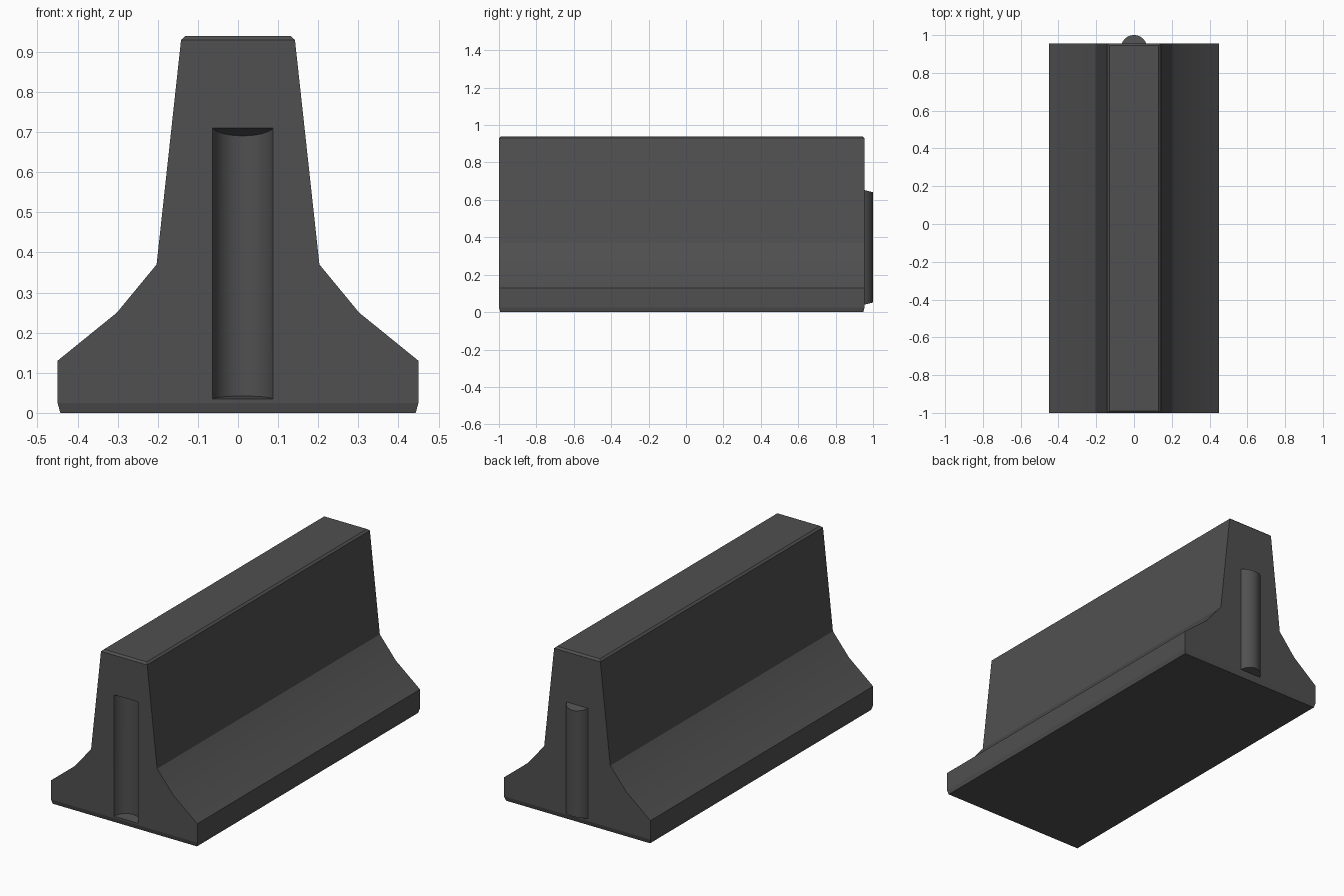
import bpy, bmesh, math

if "Cube" in bpy.data.objects:
    bpy.data.objects.remove(bpy.data.objects["Cube"])

concrete = bpy.data.materials.new("dark_concrete")
concrete.diffuse_color = (0.08, 0.08, 0.08, 1)
concrete.use_nodes = True
concrete.node_tree.nodes["Principled BSDF"].inputs["Base Color"].default_value = concrete.diffuse_color

FRONT, BACK = -1.0, 0.955


def make_object(name, rings):
    """Skin a stack of matching rings and cap both ends."""
    bm = bmesh.new()
    loops = [[bm.verts.new(p) for p in ring] for ring in rings]
    n = len(loops[0])
    for a, b in zip(loops, loops[1:]):
        for i in range(n):
            j = (i + 1) % n
            bm.faces.new((a[i], a[j], b[j], b[i]))
    bm.faces.new(loops[0][::-1])
    bm.faces.new(loops[-1])
    bmesh.ops.recalc_face_normals(bm, faces=bm.faces)
    mesh = bpy.data.meshes.new(name)
    bm.to_mesh(mesh)
    bm.free()
    mesh.materials.append(concrete)
    ob = bpy.data.objects.new(name, mesh)
    bpy.context.collection.objects.link(ob)
    return ob


def rounded_key(name, cx, face_y, half, depth, lead, z_low, z_high, slope_low, slope_high):
    """Upright arc-section prism whose ends taper inward with depth."""
    r = (half * half + depth * depth) / (2 * depth)
    span = math.asin(min(1, half / r))
    pts = [(-half, -lead)]
    for i in range(17):
        a = -span + 2 * span * i / 16
        pts.append((r * math.sin(a), r * math.cos(a) - r + depth))
    pts.append((half, -lead))
    low = [(cx + x, face_y + d, z_low + slope_low * d) for x, d in pts]
    high = [(cx + x, face_y + d, z_high - slope_high * d) for x, d in pts]
    return make_object(name, [low, high])


# Barrier body: rectangular layers (half width, height, end inset)
layers = [(0.443, 0.0, 0.007), (0.45, 0.025, 0), (0.45, 0.13, 0), (0.302, 0.25, 0),
          (0.203, 0.37, 0), (0.142, 0.93, 0), (0.131, 0.94, 0.011)]
body = make_object("barrier_body", [
    [(-w, FRONT + e, z), (w, FRONT + e, z), (w, BACK - e, z), (-w, BACK - e, z)]
    for w, z, e in layers])

# Groove in the front end
cutter = rounded_key("groove_cutter", 0.012, FRONT, 0.075, 0.06, 0.05, 0.035, 0.71, 0.12, 0.32)
cutter.hide_render = True
cut = body.modifiers.new("groove", 'BOOLEAN')
cut.operation = 'DIFFERENCE'
cut.solver = 'EXACT'
cut.object = cutter
bpy.context.view_layer.objects.active = body
body.select_set(True)
bpy.ops.object.modifier_apply(modifier="groove")
bpy.data.objects.remove(cutter)

# Matching tongue on the back end
tongue = rounded_key("connecting_tongue", 0, BACK, 0.065, 0.045, 0.004, 0.04, 0.652, 0.25, 0.25)

# Smooth the curves only
for ob in (body, tongue):
    bpy.ops.object.select_all(action='DESELECT')
    ob.select_set(True)
    bpy.context.view_layer.objects.active = ob
    bpy.ops.object.shade_smooth_by_angle(angle=math.radians(12))
